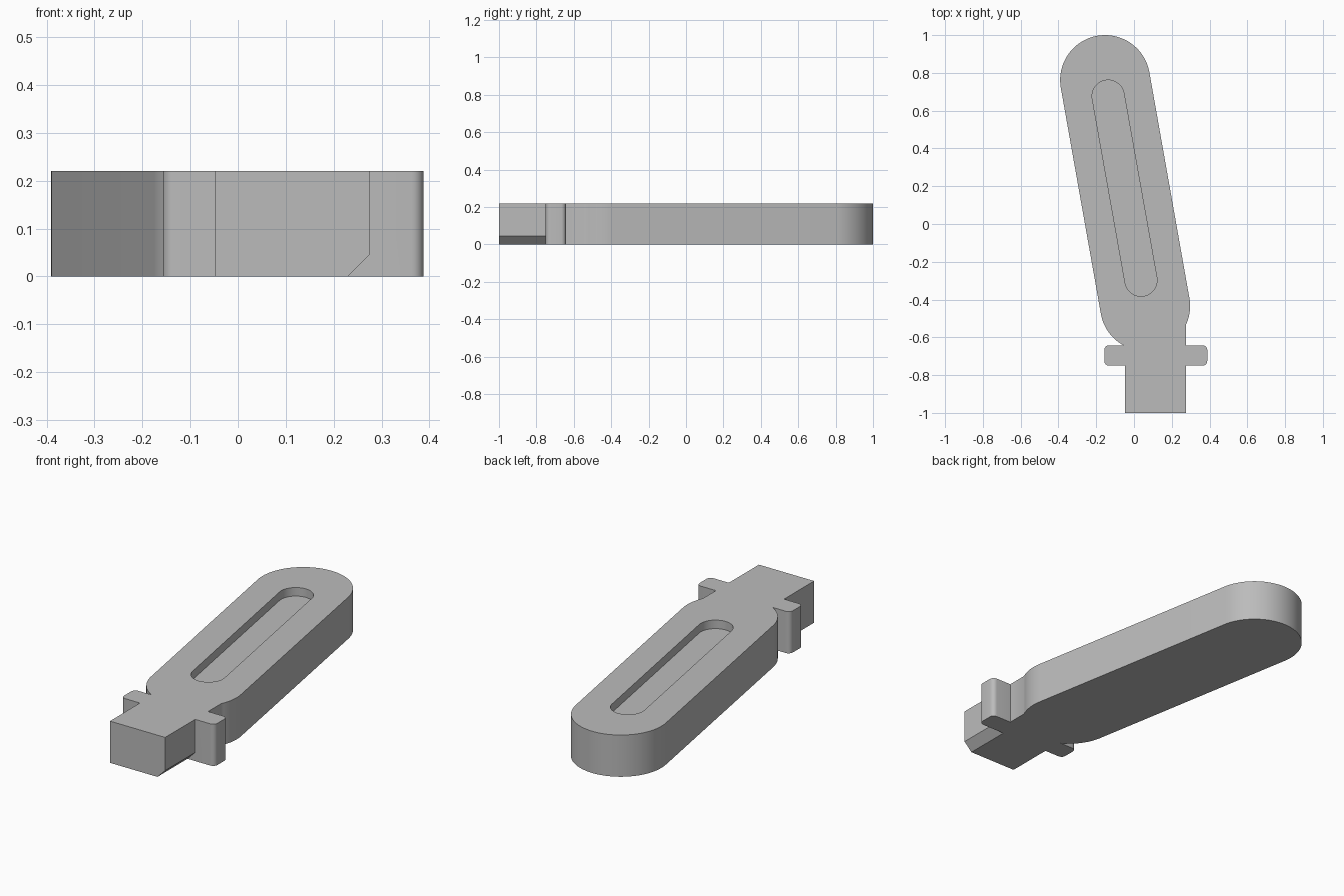
import bpy
import bmesh
from math import acos, asin, cos, degrees, radians, sin
from mathutils import Vector

cube = bpy.data.objects.get("Cube")
if cube:
    bpy.data.objects.remove(cube, do_unlink=True)

HEIGHT = 0.22
TILT = 10
RADIUS = 0.238
HEAD, FOOT = (-0.153, 0.762), (0.059, -0.434)      # centres of the handle ends
NECK_L, NECK_R = -0.047, 0.275
BAR_L, BAR_R, BAR_LOW, BAR_HIGH = -0.157, 0.388, -0.75, -0.642
CORNER = 0.025

grey = bpy.data.materials.new("plain grey")
grey.use_nodes = True
colour = (0.5, 0.5, 0.5, 1)
grey.diffuse_color = colour
grey.node_tree.nodes["Principled BSDF"].inputs["Base Color"].default_value = colour


def arc(centre, radius, start, end, steps):
    """Points along an arc, angles in degrees."""
    angles = [radians(start + (end - start) * i / steps) for i in range(steps + 1)]
    return [(centre[0] + radius * cos(a), centre[1] + radius * sin(a)) for a in angles]


def prism(name, points, vector):
    """Extrude a closed 3D polygon along a vector."""
    bm = bmesh.new()
    face = bm.faces.new([bm.verts.new(p) for p in points])
    result = bmesh.ops.extrude_face_region(bm, geom=[face])
    moved = [v for v in result["geom"] if isinstance(v, bmesh.types.BMVert)]
    bmesh.ops.translate(bm, verts=moved, vec=Vector(vector))
    bmesh.ops.recalc_face_normals(bm, faces=bm.faces)
    mesh = bpy.data.meshes.new(name)
    bm.to_mesh(mesh)
    bm.free()
    mesh.materials.append(grey)
    obj = bpy.data.objects.new(name, mesh)
    bpy.context.collection.objects.link(obj)
    return obj


def cut(target, cutter):
    """Subtract a cutter, apply the result and discard the cutter."""
    cutter.hide_render = True
    mod = target.modifiers.new("cut", "BOOLEAN")
    mod.operation = "DIFFERENCE"
    mod.solver = "EXACT"
    mod.object = cutter
    bpy.context.view_layer.objects.active = target
    bpy.ops.object.modifier_apply(modifier=mod.name)
    bpy.data.objects.remove(cutter, do_unlink=True)


# Outline: square tab, rounded crossbar and tilted round-ended handle
right_join = -degrees(acos((NECK_R - FOOT[0]) / RADIUS))
left_join = 180 - degrees(asin((BAR_HIGH - FOOT[1]) / RADIUS))
low, high = BAR_LOW + CORNER, BAR_HIGH - CORNER
outline = [(NECK_L, -1), (NECK_R, -1), (NECK_R, BAR_LOW)]
outline += arc((BAR_R - CORNER, low), CORNER, -90, 0, 6)
outline += arc((BAR_R - CORNER, high), CORNER, 0, 90, 6)
outline += [(NECK_R, BAR_HIGH)]
outline += arc(FOOT, RADIUS, right_join, TILT, 10)
outline += arc(HEAD, RADIUS, TILT, TILT + 180, 40)
outline += arc(FOOT, RADIUS, TILT + 180, left_join, 14)
outline += arc((BAR_L + CORNER, high), CORNER, 90, 180, 6)
outline += arc((BAR_L + CORNER, low), CORNER, 180, 270, 6)
outline += [(NECK_L, BAR_LOW)]
handle = prism("handle", [(x, y, 0) for x, y in outline], (0, 0, HEIGHT))

# Long shallow groove in the top
groove = arc((-0.137, 0.677), 0.085, TILT, TILT + 180, 24)
groove += arc((0.037, -0.298), 0.085, TILT + 180, TILT + 360, 24)
cut(handle, prism("groove_cutter", [(x, y, HEIGHT - 0.045) for x, y in groove], (0, 0, 0.2)))

# Bevel along the lower left edge of the tab
bevel = [(NECK_R - 0.065, -0.02), (NECK_R + 0.02, -0.02), (NECK_R + 0.02, 0.065)]
cut(handle, prism("bevel_cutter", [(x, -1.1, z) for x, z in bevel], (0, 1.1 + BAR_LOW, 0)))

# Smooth the round walls, keep the edges crisp
bpy.ops.object.select_all(action="DESELECT")
handle.select_set(True)
bpy.context.view_layer.objects.active = handle
bpy.ops.object.shade_smooth_by_angle(angle=radians(25))
